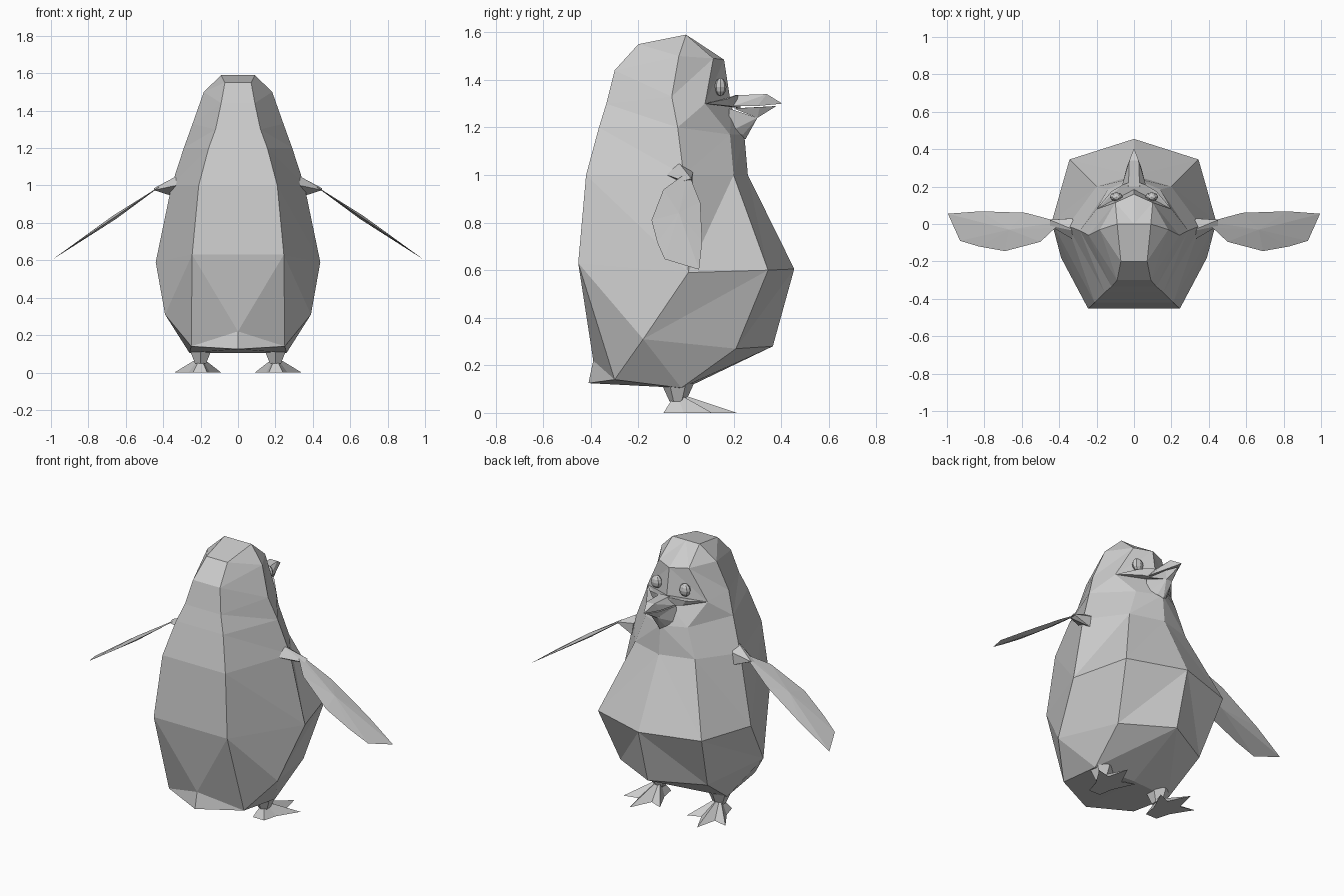
import bpy, bmesh
from mathutils import Vector

if "Cube" in bpy.data.objects:
    bpy.data.objects.remove(bpy.data.objects["Cube"])


def finish(name, bm, mirror=True):
    bmesh.ops.recalc_face_normals(bm, faces=bm.faces[:])
    me = bpy.data.meshes.new(name)
    bm.to_mesh(me)
    bm.free()
    ob = bpy.data.objects.new(name, me)
    bpy.context.collection.objects.link(ob)
    if mirror:
        m = ob.modifiers.new("mirror", 'MIRROR')
        m.use_mirror_merge = True
        m.merge_threshold = 0.001
    return ob


def hull(name, pts, both_sides=False, mirror=False):
    """Faceted solid around a few points."""
    if both_sides:
        pts = pts + [(-x, y, z) for x, y, z in pts if x > 0]
    bm = bmesh.new()
    for p in pts:
        bm.verts.new(p)
    bmesh.ops.convex_hull(bm, input=bm.verts[:])
    return finish(name, bm, mirror)


def fan(bm, outline, apex):
    ring = [bm.verts.new(p) for p in outline]
    for a in apex:
        top = bm.verts.new(a)
        for i, v in enumerate(ring):
            bm.faces.new((v, ring[(i + 1) % len(ring)], top))
    return ring


# Body: half rings running back centre, back, side, front, front centre
rings = [
    [(0, -.41, .125), (.25, -.3, .14), (.26, -.02, .105), (.26, -.02, .105), (0, 0, .105)],
    [(0, -.39, .22), (.25, -.3, .14), (.39, -.18, .31), (.29, .21, .27), (0, .365, .28)],
    [(.245, -.453, .63), (.44, .01, .59), (.345, .345, .6), (0, .455, .605)],
    [(.21, -.42, 1), (.355, -.01, 1), (.2, .2, 1), (0, .26, 1)],
    [(.157, -.366, 1.2), (.29, -.035, 1.2), (.14, .185, 1.17), (0, .245, 1.17)],
    [(.12, -.335, 1.3), (.243, -.06, 1.33), (.2, .08, 1.3), (0, .19, 1.29)],
    [(.09, -.3, 1.44), (.183, -.03, 1.5), (.1, .115, 1.49), (0, .16, 1.485)],
    [(.07, -.2, 1.55), (.09, 0, 1.59), (.09, 0, 1.59), (0, 0, 1.59)],
]
bm = bmesh.new()
shared = {}


def vert(p):
    if p not in shared:
        shared[p] = bm.verts.new(p)
    return shared[p]


def face(*vs):
    vs = list(dict.fromkeys(vs))
    if len(vs) > 2:
        bm.faces.new(vs)


loops = []
for r in rings:
    if len(r) == 4:
        r = [(0,) + r[0][1:]] + r
    loops.append([vert(p) for p in r])
for a, b in zip(loops, loops[1:]):
    for i in range(4):
        if i == 1:
            face(a[i], a[i + 1], b[i])
            face(a[i + 1], b[i + 1], b[i])
        else:
            face(a[i], a[i + 1], b[i + 1])
            face(a[i], b[i + 1], b[i])
face(*loops[0])
face(*loops[-1])
finish("body", bm)

# Beak with wide mouth corners
hull("mouth_corners", [(.2, .08, 1.3), (.12, .175, 1.32), (.06, .21, 1.335),
                       (0, .23, 1.335), (0, .23, 1.28), (.1, .18, 1.29)], True)
hull("upper_beak", [(.065, .2, 1.29), (.03, .2, 1.335), (.025, .34, 1.34),
                    (.04, .3, 1.29), (0, .405, 1.3)], True)
hull("lower_beak", [(.06, .2, 1.28), (.035, .31, 1.285), (0, .38, 1.29),
                    (.02, .3, 1.24)], True)
hull("throat", [(.06, .18, 1.28), (.02, .3, 1.24), (.03, .24, 1.17),
                (.07, .18, 1.18), (0, .25, 1.15)], True)

# Eyes
bm = bmesh.new()
bmesh.ops.create_uvsphere(bm, u_segments=8, v_segments=6, radius=1)
bmesh.ops.scale(bm, vec=(.035, .025, .038), verts=bm.verts[:])
bmesh.ops.translate(bm, vec=(.095, .145, 1.37), verts=bm.verts[:])
finish("eyes", bm)

# Flippers: thin blades on a slope, pinched at the edge
outline = [(.40, .01), (.45, .025), (.58, .06), (.82, .068), (.995, .055), (.93, -.09),
           (.83, -.12), (.69, -.145), (.5, -.095), (.42, -.02)]


def slope(x, y, off=0):
    return Vector((x + .56 * off, y, 1 - .68 * (x - .41) + .82 * off))


bm = bmesh.new()
fan(bm, [slope(*p) for p in outline],
    [slope(.66, -.03, .012), slope(.66, -.03, -.012)])
finish("flippers", bm)
hull("shoulders", [(.3, -.04, 1.065), (.33, -.08, 1), (.34, .03, .94), (.33, .03, 1.01),
                   (.45, .022, .985), (.45, -.01, .975)], mirror=True)

# Feet: three ridged toes around a raised ankle
foot = [(.165, -.095), (.15, -.01), (.09, .12), (.165, .09), (.225, .215), (.255, .09),
        (.34, .11), (.265, -.01), (.24, -.095)]
bm = bmesh.new()
ring = fan(bm, [(x, y, 0) for x, y in foot], [(.2, -.04, .085)])
bm.faces.new(ring)
finish("feet", bm)

# Legs
bm = bmesh.new()
bmesh.ops.create_cone(bm, cap_ends=True, segments=6, radius1=.034, radius2=.068, depth=.075)
bmesh.ops.translate(bm, vec=(.2, -.035, .085), verts=bm.verts[:])
finish("legs", bm)
